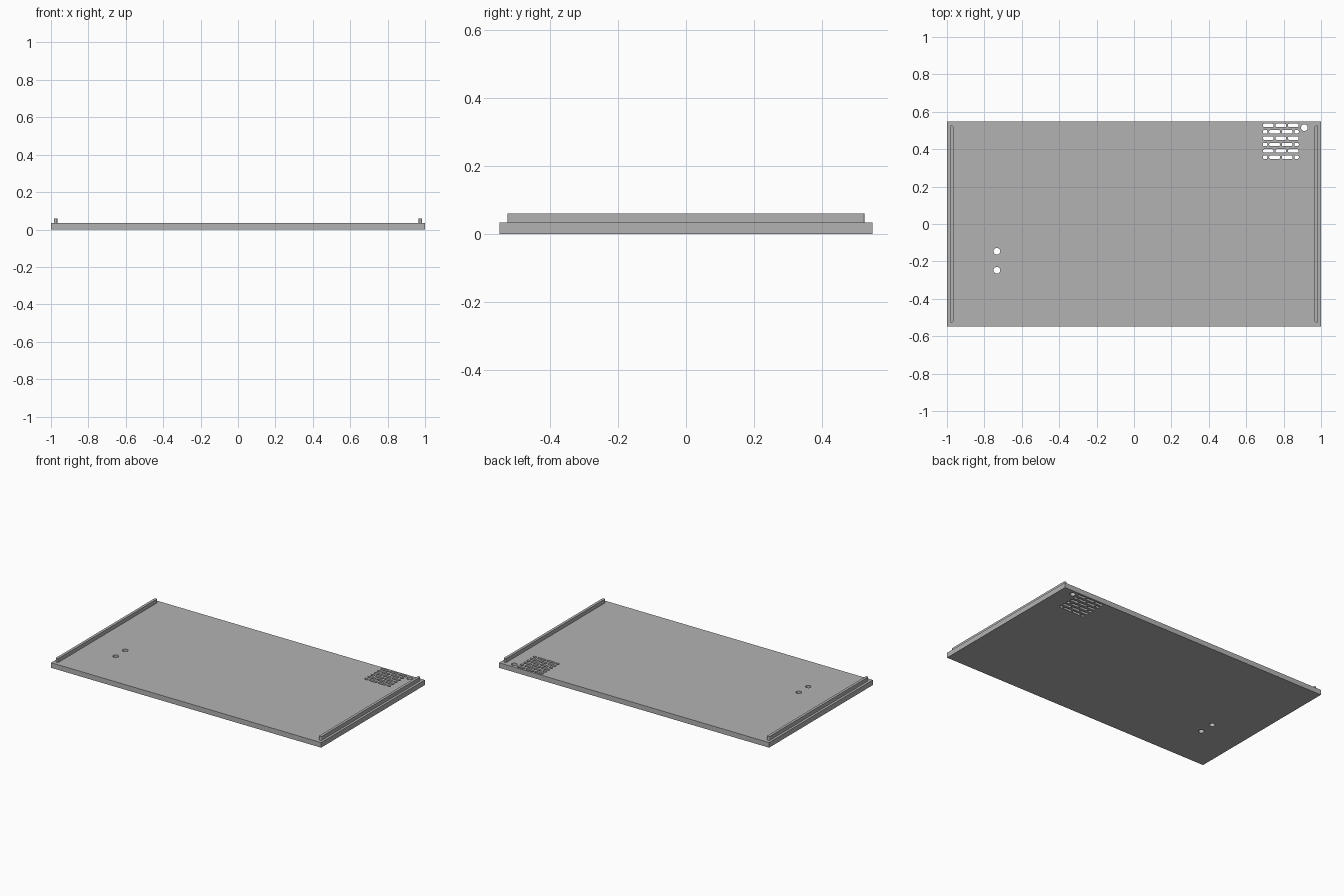
import bpy, bmesh, math

if "Cube" in bpy.data.objects:
    bpy.data.objects.remove(bpy.data.objects["Cube"])

grey = bpy.data.materials.new("plain grey")
grey.diffuse_color = (0.45, 0.45, 0.45, 1)
grey.use_nodes = True
grey.node_tree.nodes["Principled BSDF"].inputs["Base Color"].default_value = grey.diffuse_color


def rounded(cx, cy, w, d, r, seg):
    """Outline of a rectangle with rounded corners."""
    pts = []
    for i, (sx, sy) in enumerate([(1, 1), (-1, 1), (-1, -1), (1, -1)]):
        for k in range(seg + 1):
            a = math.pi / 2 * (i + k / seg)
            pts.append((cx + sx * (w / 2 - r) + r * math.cos(a),
                        cy + sy * (d / 2 - r) + r * math.sin(a)))
    return pts


def circle(cx, cy, r, n=24):
    return [(cx + r * math.cos(2 * math.pi * k / n),
             cy + r * math.sin(2 * math.pi * k / n)) for k in range(n)]


def prism(name, outlines, z0, z1):
    """Extrude one or more outlines into a single object."""
    bm = bmesh.new()
    for pts in outlines:
        low = [bm.verts.new((x, y, z0)) for x, y in pts]
        high = [bm.verts.new((x, y, z1)) for x, y in pts]
        bm.faces.new(low[::-1])
        bm.faces.new(high)
        n = len(pts)
        for i in range(n):
            j = (i + 1) % n
            bm.faces.new((low[i], low[j], high[j], high[i]))
    me = bpy.data.meshes.new(name)
    bm.to_mesh(me)
    bm.free()
    me.materials.append(grey)
    ob = bpy.data.objects.new(name, me)
    bpy.context.collection.objects.link(ob)
    return ob


# Flat panel
W, D, T = 1.0, 0.549, 0.034
panel = prism("panel", [[(-W, -D), (W, -D), (W, D), (-W, D)]], 0, T)

# Vent slots in staggered rows, then round holes
holes = []
for row in range(6):
    y = 0.527 - 0.034 * row
    if row % 2 == 0:
        slots = [(0.718, 0.057), (0.785, 0.057), (0.852, 0.057)]
    else:
        slots = [(0.701, 0.024), (0.7515, 0.057), (0.8185, 0.057), (0.869, 0.024)]
    holes += [rounded(x, y, w, 0.018, 0.006, 3) for x, w in slots]
holes += [circle(0.911, 0.515, 0.018),
          circle(-0.733, -0.146, 0.018),
          circle(-0.733, -0.247, 0.018)]
cutter = prism("hole_cutter", holes, -0.05, 0.1)

# Cut the holes and bake the result into the panel
mod = panel.modifiers.new("holes", 'BOOLEAN')
mod.operation = 'DIFFERENCE'
mod.solver = 'EXACT'
mod.object = cutter
bpy.context.view_layer.update()
cut = bpy.data.meshes.new_from_object(
    panel.evaluated_get(bpy.context.evaluated_depsgraph_get()))
panel.modifiers.clear()
panel.data = cut
bpy.data.objects.remove(cutter)

# Side rails with rounded ends
for side, x in (("left", -0.975), ("right", 0.975)):
    prism(side + "_rail", [rounded(x, 0, 0.018, 1.052, 0.007, 4)], T - 0.002, 0.06)
